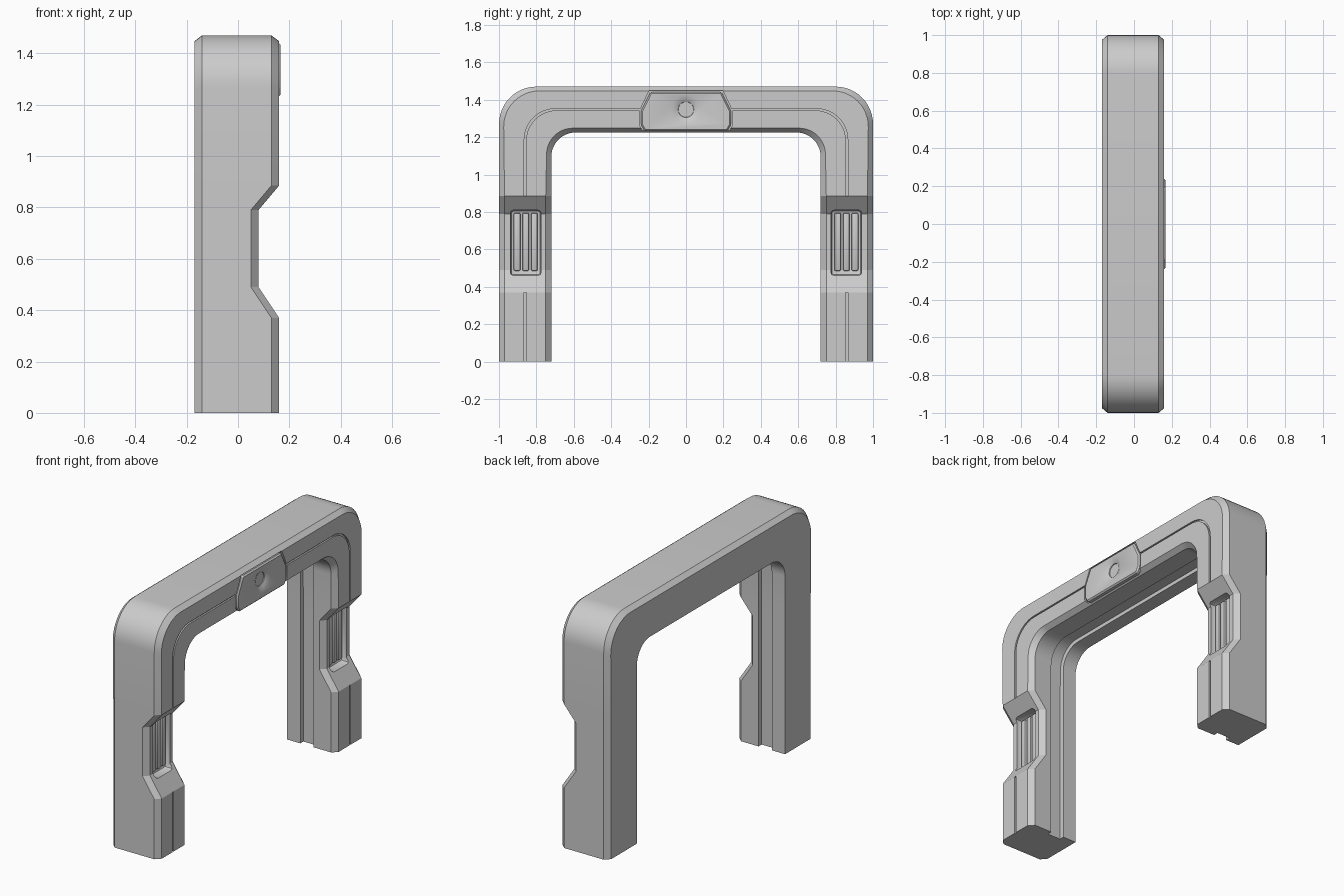
import bpy, bmesh, math
from mathutils import Vector

cube = bpy.data.objects.get("Cube")
if cube:
    bpy.data.objects.remove(cube, do_unlink=True)

BACK, FRONT, CHAMFER = -0.17, 0.16, 0.03


def finish(name, bm):
    bmesh.ops.remove_doubles(bm, verts=bm.verts, dist=1e-5)
    bmesh.ops.recalc_face_normals(bm, faces=bm.faces)
    mesh = bpy.data.meshes.new(name)
    bm.to_mesh(mesh)
    bm.free()
    obj = bpy.data.objects.new(name, mesh)
    bpy.context.collection.objects.link(obj)
    return obj


def activate(obj):
    bpy.ops.object.select_all(action='DESELECT')
    obj.select_set(True)
    bpy.context.view_layer.objects.active = obj


def smooth(obj):
    activate(obj)
    bpy.ops.object.shade_smooth_by_angle(angle=math.radians(25))


def bevel(obj, width, segments=1):
    mod = obj.modifiers.new("Bevel", 'BEVEL')
    mod.width, mod.segments = width, segments
    activate(obj)
    bpy.ops.object.modifier_apply(modifier=mod.name)


def cut(obj, cutter):
    cutter.hide_render = True
    mod = obj.modifiers.new("Cut", 'BOOLEAN')
    mod.operation, mod.solver, mod.object = 'DIFFERENCE', 'EXACT', cutter
    activate(obj)
    bpy.ops.object.modifier_apply(modifier=mod.name)
    bpy.data.objects.remove(cutter, do_unlink=True)


def loft(name, rings):
    bm = bmesh.new()
    rows = [[bm.verts.new(p) for p in ring] for ring in rings]
    n = len(rows[0])
    for a, b in zip(rows, rows[1:]):
        for i in range(n):
            j = (i + 1) % n
            bm.faces.new((a[i], a[j], b[j], b[i]))
    bm.faces.new(rows[0])
    bm.faces.new(rows[-1])
    return finish(name, bm)


def prism(name, outline, x0, x1):
    return loft(name, [[(x, y, z) for y, z in outline] for x in (x0, x1)])


def box(name, y, z0, z1, width, x0, x1):
    h = width / 2
    return prism(name, [(y - h, z0), (y + h, z0), (y + h, z1), (y - h, z1)], x0, x1)


def turned(name, profile, z, sides=32):
    """Solid of (x, radius) rings around an axis along x."""
    turn = [2 * math.pi * i / sides for i in range(sides)]
    return loft(name, [[(x, r * math.cos(a), z + r * math.sin(a)) for a in turn]
                       for x, r in profile])


# Arch stations: outer point, inner point, front face x, seam depth
SEAM = 0.01
stations = []
for z, front, depth in ((0, FRONT, SEAM), (0.37, FRONT, SEAM), (0.37, FRONT, 0),
                        (0.49, 0.08, 0), (0.79, 0.08, 0), (0.885, FRONT, 0),
                        (0.885, FRONT, SEAM)):
    stations.append((Vector((1, z)), Vector((0.72, z)), front, depth))
for i in range(13):
    a = math.pi / 2 * i / 12
    d = Vector((math.cos(a), math.sin(a)))
    stations.append((Vector((0.8, 1.27)) + 0.2 * d,
                     Vector((0.59, 1.095)) + 0.13 * d, FRONT, SEAM))
flip = Vector((-1, 1))
stations += [(o * flip, i * flip, f, s) for o, i, f, s in reversed(stations)]


def section(outer, inner, front, seam):
    d = (inner - outer).normalized()
    mid = (outer + inner) / 2
    o2, i2 = outer + d * CHAMFER, inner - d * CHAMFER
    m1, m2 = mid - d * 0.006, mid + d * 0.006
    side = front - CHAMFER
    pts = [(outer, BACK + CHAMFER), (outer, side), (o2, front),
           (m1, front), (m1, front - seam), (m2, front - seam), (m2, front),
           (i2, front), (inner, side),
           (inner, 0.01), (i2, 0.01), (i2, -0.08), (inner, -0.08),
           (inner, BACK), (o2, BACK)]
    return [(x, p.x, p.y) for p, x in pts]


arch = loft("arch_frame", [section(*s) for s in stations])

# Rounded pockets in the leg notches, with three upright ribs in each
for sign, label in ((1, "back"), (-1, "front")):
    y = sign * 0.857
    pocket = box("pocket_cutter", y, 0.46, 0.81, 0.165, 0.045, 0.2)
    bevel(pocket, 0.018, 2)
    cut(arch, pocket)
    for k in (-1, 0, 1):
        rib = box(f"{label}_grip_rib_{k + 2}", y + k * 0.046, 0.485, 0.795,
                  0.036, 0.03, 0.066)
        bevel(rib, 0.008, 2)
        smooth(rib)


# Centre plate set into a seam, with a dished round hole
def plate_outline(grow=0):
    half = [(0.22 + grow, 1.232 - grow), (0.24 + grow, 1.265),
            (0.24 + grow, 1.34), (0.19 + grow, 1.44 + grow)]
    return half + [(-y, z) for y, z in reversed(half)]


cut(arch, prism("seam_cutter", plate_outline(0.008), 0.145, 0.2))
smooth(arch)

plate = prism("centre_plate", plate_outline(), 0.1, 0.166)
bevel(plate, 0.008)
cut(plate, turned("dish_cutter", [(0.125, 0.036), (0.15, 0.042), (0.152, 0.045),
                                  (0.167, 0.08)], 1.347))
smooth(plate)

# Domed lens in the hole
lens = turned("lens", [(0.12, 0.036), (0.128, 0.034), (0.134, 0.024),
                       (0.137, 0.01)], 1.347)
smooth(lens)
